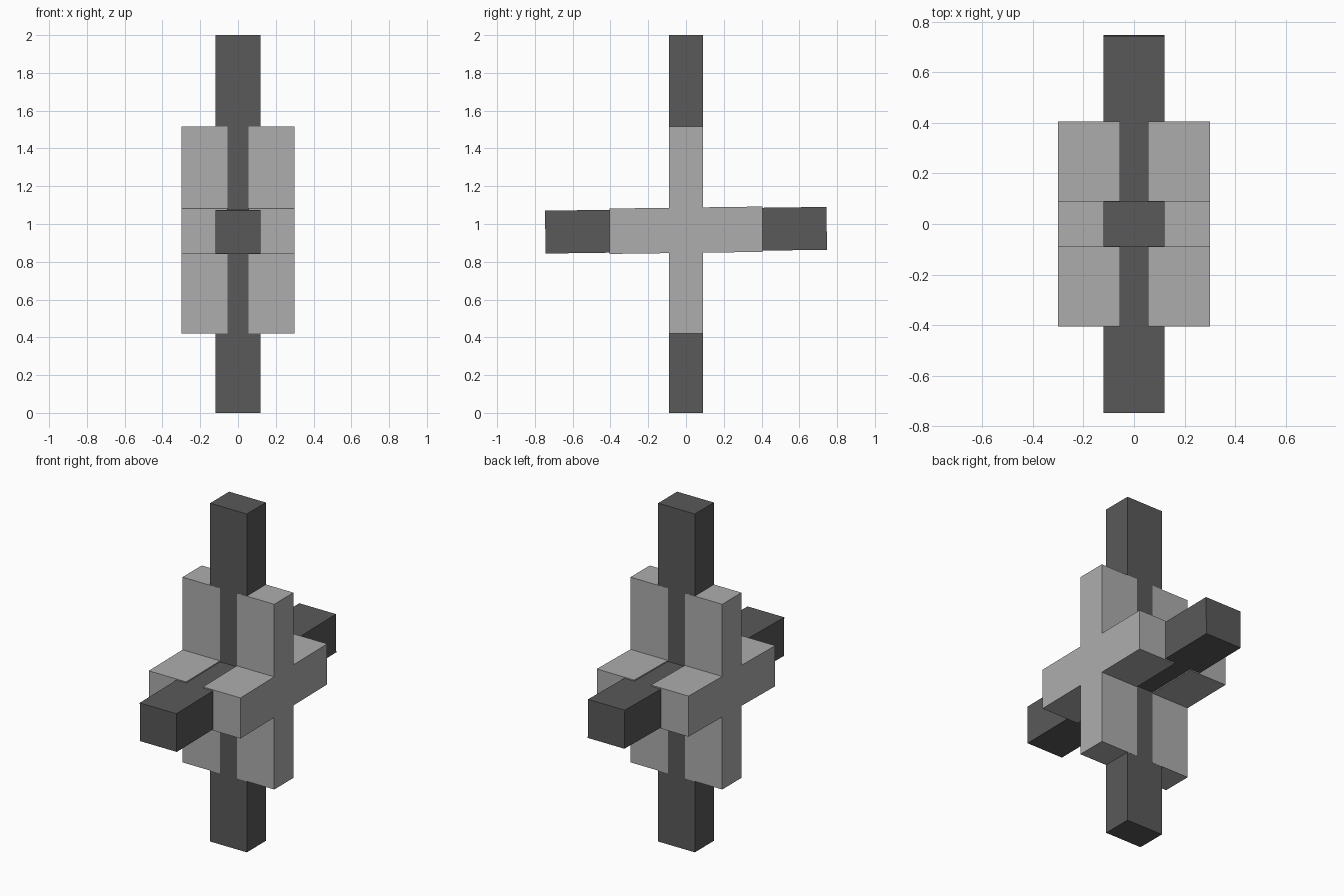
import bpy, bmesh, math

if "Cube" in bpy.data.objects:
    bpy.data.objects.remove(bpy.data.objects["Cube"])

dark = bpy.data.materials.new("dark_grey")
dark.diffuse_color = (0.1, 0.1, 0.1, 1)
dark.use_nodes = True
dark.node_tree.nodes["Principled BSDF"].inputs["Base Color"].default_value = dark.diffuse_color
light = bpy.data.materials.new("light_grey")
light.diffuse_color = (0.42, 0.42, 0.42, 1)
light.use_nodes = True
light.node_tree.nodes["Principled BSDF"].inputs["Base Color"].default_value = light.diffuse_color

TILT = 0.0134   # slight rise of the cross bar towards the back
MID = 0.967     # height of the cross bar centre


def box(name, size, loc, tilt=0):
    bpy.ops.mesh.primitive_cube_add(size=1, location=loc, rotation=(tilt, 0, 0))
    ob = bpy.context.object
    ob.name = name
    ob.scale = size
    ob.data.materials.append(dark)
    return ob


# Dark core bars
box("upright_bar", (0.24, 0.178, 2.0), (0, 0, 1.0))
box("cross_bar", (0.24, 1.49, 0.227), (0, 0, MID), math.atan(TILT))

# Light cross-shaped side plates: one profile extruded, then mirrored
w, arm, h = 0.09, 0.405, 0.12
low, high = 0.42, 1.515
up = lambda y: (y, MID + h + TILT * y)
dn = lambda y: (y, MID - h + TILT * y)
profile = [(-w, low), (w, low), dn(w), dn(arm), up(arm), up(w),
           (w, high), (-w, high), up(-w), up(-arm), dn(-arm), dn(-w)]
bm = bmesh.new()
face = bm.faces.new([bm.verts.new((0.055, y, z)) for y, z in profile])
ext = bmesh.ops.extrude_face_region(bm, geom=[face])
bmesh.ops.translate(bm, vec=(0.245, 0, 0),
                    verts=[g for g in ext["geom"] if isinstance(g, bmesh.types.BMVert)])
bmesh.ops.recalc_face_normals(bm, faces=bm.faces)
mesh = bpy.data.meshes.new("side_plates")
bm.to_mesh(mesh)
bm.free()
mesh.materials.append(light)
plates = bpy.data.objects.new("side_plates", mesh)
bpy.context.collection.objects.link(plates)
plates.modifiers.new("Mirror", 'MIRROR').use_axis = (True, False, False)
